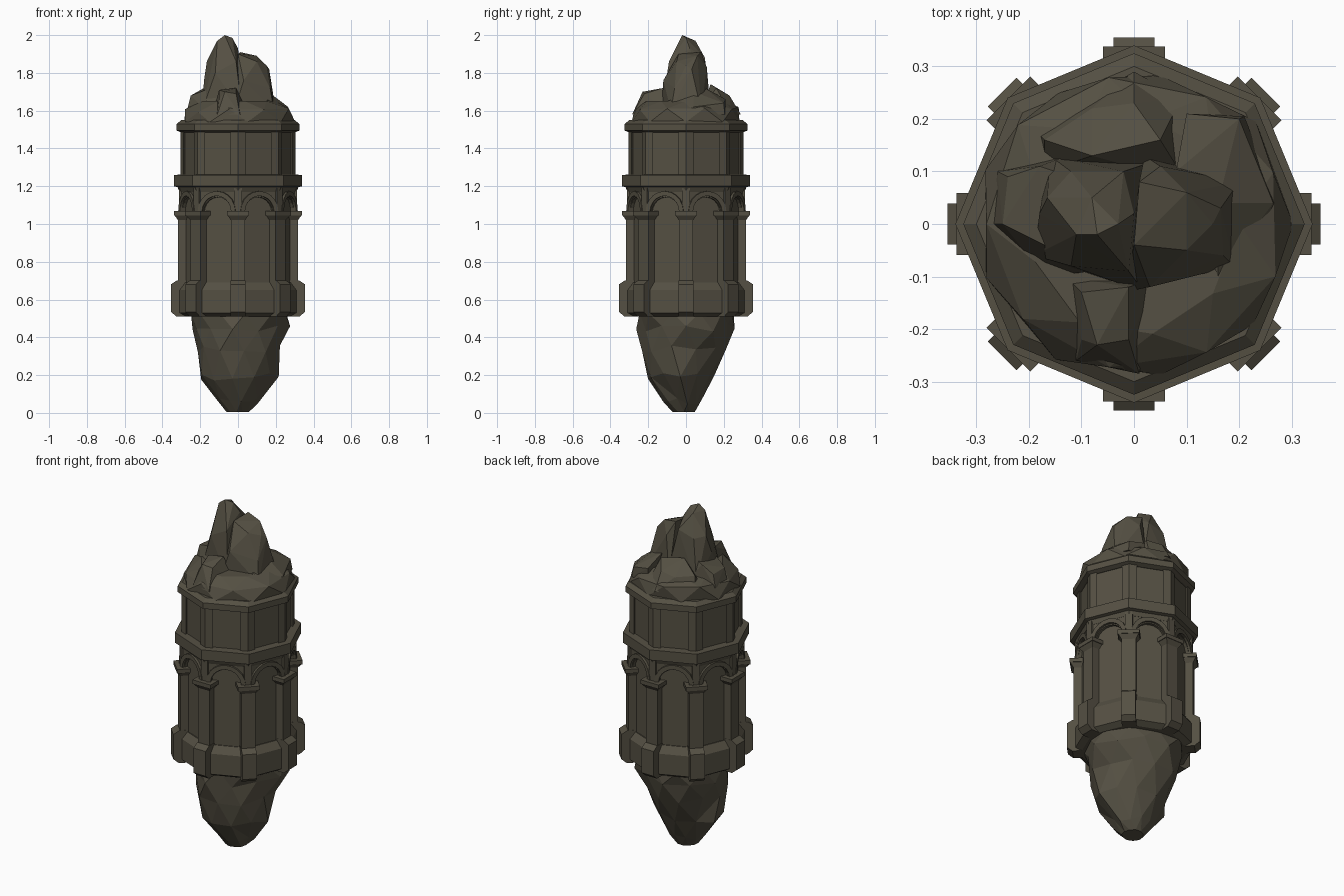
import bpy, bmesh, random
from math import sin, cos, pi
from mathutils import Matrix, Vector

cube = bpy.data.objects.get("Cube")
if cube:
    bpy.data.objects.remove(cube)

stone = bpy.data.materials.new("dark_stone")
stone.use_nodes = True
STONE = (0.09, 0.08, 0.056, 1)
stone.diffuse_color = STONE
bsdf = next(n for n in stone.node_tree.nodes if n.type == 'BSDF_PRINCIPLED')
bsdf.inputs["Base Color"].default_value = STONE
bsdf.inputs["Roughness"].default_value = 0.9

CORNERS = [k * pi / 4 for k in range(8)]
SIDES = [a + pi / 8 for a in CORNERS]


def finish(name, bm):
    bmesh.ops.recalc_face_normals(bm, faces=bm.faces)
    mesh = bpy.data.meshes.new(name)
    bm.to_mesh(mesh)
    bm.free()
    mesh.materials.append(stone)
    obj = bpy.data.objects.new(name, mesh)
    bpy.context.collection.objects.link(obj)


def skin(bm, rings):
    """Bridge equal rings of points and cap both ends."""
    loops = [[bm.verts.new(p) for p in ring] for ring in rings]
    n = len(loops[0])
    for low, high in zip(loops, loops[1:]):
        for i in range(n):
            j = (i + 1) % n
            bm.faces.new((low[i], low[j], high[j], high[i]))
    bm.faces.new(loops[0][::-1])
    bm.faces.new(loops[-1])


def octagon(name, profile):
    bm = bmesh.new()
    skin(bm, [[(r * cos(a), r * sin(a), z) for a in CORNERS] for r, z in profile])
    finish(name, bm)


def around(name, angles, rings):
    """Repeat one skinned solid, drawn along +x, at each angle."""
    bm = bmesh.new()
    for a in angles:
        turn = Matrix.Rotation(a, 3, 'Z')
        skin(bm, [[turn @ Vector(p) for p in ring] for ring in rings])
    finish(name, bm)


def pier(profile, half):
    return [[(r, t, z) for r, z in profile] for t in (-half, half)]


def panel(outline, inner, outer):
    return [[(r, t, z) for t, z in outline] for r in (inner, outer)]


def block(levels):
    """Stacked rectangles given as (outer radius, half width, z)."""
    return [[(0.24, -w, z), (r, -w, z), (r, w, z), (0.24, w, z)] for r, w, z in levels]


def arc(radius, z, steps=10):
    return [(radius * cos(pi * i / steps), z + radius * sin(pi * i / steps))
            for i in range(steps + 1)]


# Octagonal tower body, ledges and cornice
octagon("lower_wall", [(0.29, 0.52), (0.29, 1.2)])
octagon("plinth", [(0.29, 0.51), (0.325, 0.53), (0.325, 0.65), (0.295, 0.69)])
octagon("middle_ledge", [(0.31, 1.17), (0.32, 1.195), (0.34, 1.2), (0.34, 1.26), (0.29, 1.262)])
octagon("upper_wall", [(0.292, 1.25), (0.292, 1.5)])
octagon("cornice", [(0.3, 1.485), (0.325, 1.495), (0.325, 1.53), (0.3, 1.55)])

# Corner piers, columns and capitals
around("plinth_piers", CORNERS, pier(
    [(0.25, 0.51), (0.325, 0.51), (0.355, 0.535), (0.355, 0.68), (0.325, 0.7), (0.25, 0.7)], 0.039))
around("columns", CORNERS, pier([(0.25, 0.69), (0.318, 0.69), (0.318, 1.04), (0.25, 1.04)], 0.038))
around("capitals", CORNERS, block(
    [(0.318, 0.038, 1.02), (0.335, 0.055, 1.045), (0.338, 0.059, 1.045), (0.338, 0.059, 1.068)]))
around("arch_springers", CORNERS, pier([(0.25, 1.06), (0.312, 1.06), (0.312, 1.19), (0.25, 1.19)], 0.02))

# Blind arcade on every side
around("arch_spandrels", SIDES, panel(
    [(0.118, 1.19), (-0.118, 1.19), (-0.118, 1.06)] + arc(0.082, 1.06)[::-1] + [(0.118, 1.06)],
    0.25, 0.285))
around("arch_trims", SIDES, panel(arc(0.108, 1.066) + arc(0.083, 1.066)[::-1], 0.25, 0.298))

# Corner strips of the upper storey, folded round each corner
WRAP = 0.04
strip = [(0.26, 0), (0.305 - WRAP * 0.414, -WRAP), (0.305, 0), (0.305 - WRAP * 0.414, WRAP)]
around("upper_corner_strips", CORNERS, [[(x, y, z) for x, y in strip] for z in (1.255, 1.495)])


# Rocks
def rock_hull(name, points):
    bm = bmesh.new()
    for p in points:
        bm.verts.new(p)
    result = bmesh.ops.convex_hull(bm, input=bm.verts)
    loose = [v for v in bm.verts if not v.link_faces]
    bmesh.ops.delete(bm, geom=loose, context='VERTS')
    finish(name, bm)


def rock_ring(name, levels, sides, jitter, seed):
    """Faceted rock from levels of (z, x centre, y centre, x radius, y radius)."""
    rng = random.Random(seed)
    bm = bmesh.new()
    rings = []
    for row, (z, cx, cy, rx, ry) in enumerate(levels):
        ring = []
        for i in range(sides):
            a = 2 * pi * (i + 0.5 * (row % 2)) / sides
            k = 1 + rng.uniform(-jitter, jitter)
            dz = 0 if row in (0, len(levels) - 1) else rng.uniform(-0.02, 0.02)
            ring.append((cx + rx * k * cos(a), cy + ry * k * sin(a), z + dz))
        rings.append(ring)
    skin(bm, rings)
    bmesh.ops.triangulate(bm, faces=bm.faces)
    finish(name, bm)


rock_ring("bottom_rock", [
    (0.005, 0, -0.01, 0.06, 0.06), (0.06, 0, -0.02, 0.11, 0.1),
    (0.19, 0, -0.03, 0.205, 0.17), (0.34, 0, -0.01, 0.225, 0.23),
    (0.45, 0.01, 0, 0.25, 0.25), (0.53, 0.005, 0, 0.265, 0.26)], 11, 0.07, 4)

rock_ring("top_rock_slab", [
    (1.54, 0, 0, 0.295, 0.295), (1.61, 0, 0, 0.28, 0.285),
    (1.65, 0, 0, 0.2, 0.21)], 9, 0.03, 2)

rock_hull("tall_peak", [
    (-0.19, -0.06, 1.6), (0.02, -0.13, 1.6), (0.04, 0.12, 1.6), (-0.16, 0.13, 1.6),
    (-0.18, 0.02, 1.76), (-0.165, 0.05, 1.86), (-0.12, -0.08, 1.8), (-0.01, -0.09, 1.86),
    (-0.11, -0.02, 1.97), (-0.07, -0.02, 2.0), (-0.03, 0.0, 1.985), (-0.08, 0.05, 1.97),
    (0.0, 0.02, 1.93), (-0.02, 0.1, 1.88), (-0.12, 0.1, 1.85)])

rock_hull("second_peak", [
    (-0.02, -0.13, 1.6), (0.19, -0.08, 1.6), (0.2, 0.08, 1.6), (0.02, 0.13, 1.6),
    (0.03, -0.12, 1.76), (0.17, -0.06, 1.72), (0.18, 0.05, 1.7), (0.165, 0.03, 1.82),
    (0.1, -0.05, 1.86), (0.1, 0.06, 1.89), (0.01, 0.08, 1.91), (0.0, -0.04, 1.9),
    (0.05, 0.11, 1.83), (0.15, 0.0, 1.84)])

rock_hull("left_shoulder", [
    (-0.27, 0.0, 1.6), (-0.17, -0.1, 1.6), (-0.26, 0.1, 1.6), (-0.1, 0.14, 1.6),
    (-0.25, 0.0, 1.68), (-0.24, 0.09, 1.67), (-0.18, 0.11, 1.72), (-0.12, 0.09, 1.74),
    (-0.17, -0.04, 1.71), (-0.08, -0.09, 1.68)])

rock_hull("front_shoulder", [
    (-0.11, -0.26, 1.58), (0.01, -0.285, 1.58), (0.05, -0.1, 1.6), (-0.13, -0.1, 1.6),
    (-0.1, -0.22, 1.66), (-0.07, -0.23, 1.7), (-0.01, -0.22, 1.69), (-0.01, -0.12, 1.72),
    (-0.1, -0.13, 1.71)])

rock_hull("back_shoulder", [
    (-0.19, 0.18, 1.58), (0.0, 0.29, 1.58), (0.09, 0.24, 1.58), (0.1, 0.08, 1.6),
    (-0.17, 0.1, 1.6), (-0.08, 0.22, 1.66), (0.0, 0.23, 1.68), (0.05, 0.16, 1.72),
    (-0.08, 0.13, 1.74), (-0.17, 0.16, 1.67)])

rock_hull("right_shoulder", [
    (0.1, 0.21, 1.58), (0.21, 0.205, 1.58), (0.275, 0.04, 1.58), (0.2, -0.14, 1.58),
    (0.1, 0.21, 1.66), (0.2, 0.2, 1.64), (0.265, 0.04, 1.62), (0.16, 0.04, 1.7),
    (0.16, -0.1, 1.65), (0.08, 0.1, 1.72)])
